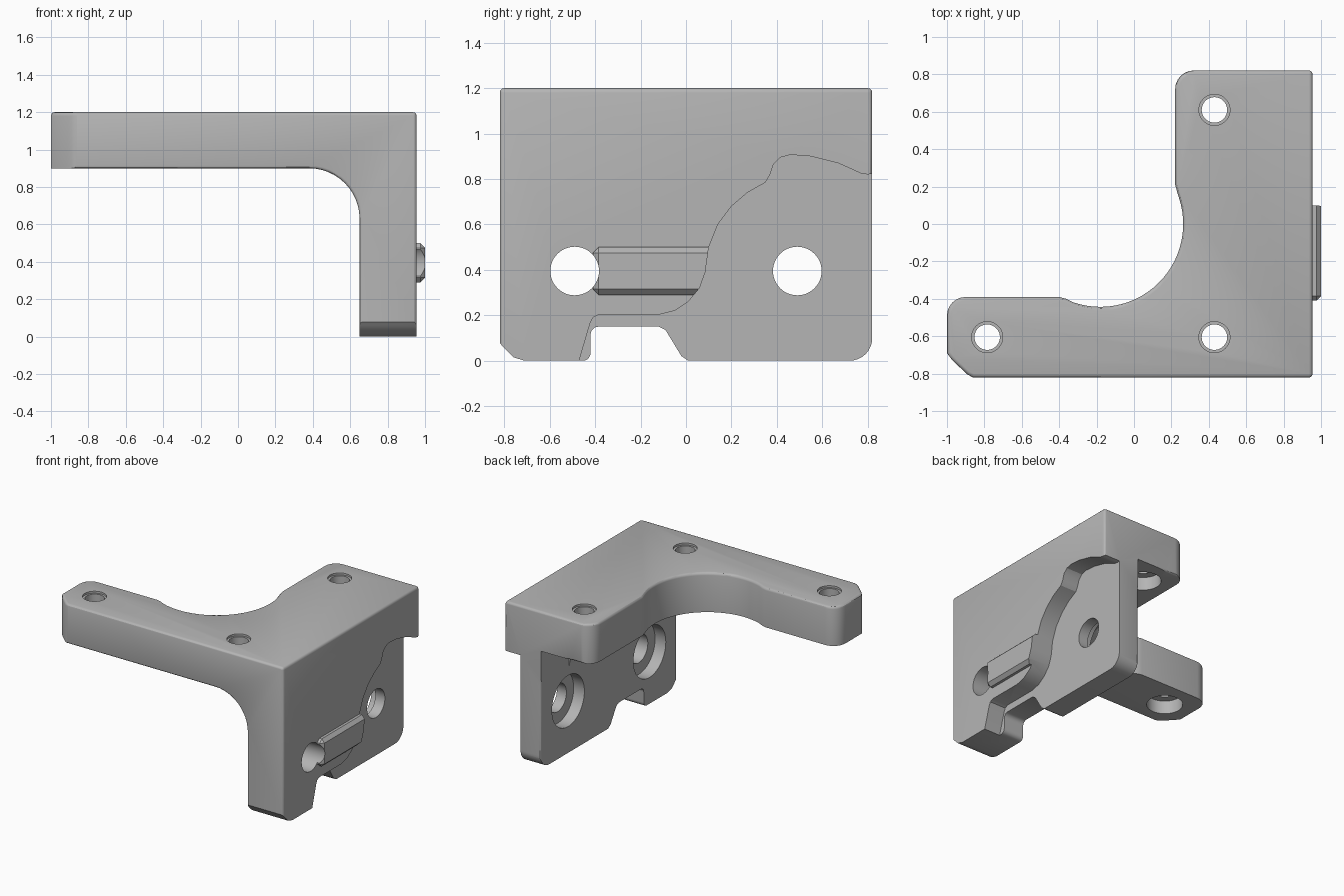
import bpy, bmesh, math

cube = bpy.data.objects.get("Cube")
if cube:
    bpy.data.objects.remove(cube, do_unlink=True)

mat = bpy.data.materials.new("mid_grey")
mat.use_nodes = True
GREY = (0.46, 0.46, 0.46, 1)
mat.diffuse_color = GREY
mat.node_tree.nodes["Principled BSDF"].inputs["Base Color"].default_value = GREY


def arc(cx, cy, r, start, end, n):
    """Points along an arc, angles in degrees."""
    angles = [math.radians(start + (end - start) * i / n) for i in range(n + 1)]
    return [(cx + r * math.cos(a), cy + r * math.sin(a)) for a in angles]


def apply(obj, mod):
    bpy.ops.object.select_all(action='DESELECT')
    bpy.context.view_layer.objects.active = obj
    obj.select_set(True)
    bpy.ops.object.modifier_apply(modifier=mod.name)


def prism(name, pts, axis, lo, hi, bevel=0, segments=3):
    """Extrude a flat profile along one axis, optionally rounding its edges."""
    place = {'x': lambda a, b, h: (h, a, b),
             'y': lambda a, b, h: (a, h, b),
             'z': lambda a, b, h: (a, b, h)}[axis]
    bm = bmesh.new()
    rings = [[bm.verts.new(place(a, b, h)) for a, b in pts] for h in (lo, hi)]
    for ring in rings:
        bm.faces.new(ring)
    n = len(pts)
    for i in range(n):
        j = (i + 1) % n
        bm.faces.new((rings[0][i], rings[0][j], rings[1][j], rings[1][i]))
    bmesh.ops.recalc_face_normals(bm, faces=bm.faces)
    mesh = bpy.data.meshes.new(name)
    bm.to_mesh(mesh)
    bm.free()
    mesh.materials.append(mat)
    obj = bpy.data.objects.new(name, mesh)
    bpy.context.collection.objects.link(obj)
    if bevel:
        mod = obj.modifiers.new("round", 'BEVEL')
        mod.width, mod.segments = bevel, segments
        mod.limit_method, mod.angle_limit = 'ANGLE', math.radians(40)
        mod.use_clamp_overlap = False
        apply(obj, mod)
    return obj


def combine(obj, other, operation):
    mod = obj.modifiers.new("cut", 'BOOLEAN')
    mod.object, mod.operation, mod.solver = other, operation, 'EXACT'
    apply(obj, mod)
    bpy.data.objects.remove(other, do_unlink=True)


def box(name, axis, a0, a1, b0, b1, lo, hi, **kw):
    return prism(name, [(a0, b0), (a1, b0), (a1, b1), (a0, b1)], axis, lo, hi, **kw)


def drill(obj, axis, a, b, r, lo, hi):
    circle = arc(a, b, r, 0, 360, 48)[:-1]
    combine(obj, prism("drill", circle, axis, lo, hi), 'DIFFERENCE')


# Front profile: horizontal arm, filleted into a vertical wall
front = [(-1.05, 0.9)] + arc(0.38, 0.63, 0.27, 90, 0, 12) + [
    (0.65, -0.05), (1.05, -0.05), (1.05, 1.25), (-1.05, 1.25)]
body = prism("bracket_body", front, 'y', -0.82, 0.82, 0.015)

# Fillet stops short of the rear
combine(body, box("fillet_relief", 'y', 0, 0.65, 0.3, 0.9, 0.48, 1), 'DIFFERENCE')

# Plan outline: L shape with a round bite in the inner corner
plan = [(-1, -0.69), (-0.97, -0.73), (-0.89, -0.805), (-0.86, -0.821),
        (0.955, -0.821), (0.955, 0.821)]
plan += arc(0.32, 0.721, 0.1, 90, 180, 6)
plan += [(0.22, 0.21), (0.231, 0.17)]
plan += arc(-0.18, 0, 0.443, 18, -109, 26)
plan += [(-0.36, -0.401), (-0.4, -0.39)]
plan += arc(-0.9, -0.49, 0.1, 90, 180, 6)
combine(body, prism("plan", plan, 'z', -0.2, 1.2, 0.02), 'INTERSECT')

# Side outline: notched lower edge
side = [(-0.83, 1.3), (-0.83, 0.09), (-0.8, 0.055), (-0.76, 0.015), (-0.71, 0)]
side += arc(-0.455, 0.035, 0.035, -90, 0, 5)
side += arc(-0.385, 0.115, 0.035, 180, 90, 5)
side += [(-0.12, 0.15), (-0.09, 0.135), (-0.02, 0.02), (0.01, 0)]
side += arc(0.72, 0.1, 0.1, -90, 0, 8)
side += [(0.83, 0.12), (0.83, 1.3)]
combine(body, prism("side", side, 'x', -1.2, 1.2), 'INTERSECT')

# Raised locating rib on the outer face
rib = box("rib", 'x', -0.41, 0.2, 0.29, 0.5, 0.85, 1.0, bevel=0.025, segments=1)
combine(body, rib, 'UNION')

# Stepped recess on the outer face
recess = [(-0.5, -0.1), (-0.422, 0.165), (-0.41, 0.19), (-0.385, 0.203), (-0.12, 0.203),
          (-0.05, 0.22), (0.01, 0.26), (0.06, 0.32), (0.085, 0.39), (0.1, 0.5),
          (0.14, 0.6), (0.2, 0.68), (0.27, 0.74), (0.35, 0.785), (0.37, 0.82),
          (0.385, 0.865), (0.415, 0.895), (0.46, 0.907), (0.55, 0.9), (0.67, 0.87),
          (0.77, 0.825), (0.8, 0.82), (0.9, 0.84), (0.9, -0.1)]
combine(body, prism("recess", recess, 'x', 0.82, 1.2), 'DIFFERENCE')

# Wall holes, counterbored from the inner side
for y in (-0.49, 0.49):
    drill(body, 'x', y, 0.395, 0.107, 0.5, 1.2)
    drill(body, 'x', y, 0.395, 0.195, 0.4, 0.74)

# Top holes, counterbored from below, with a shallow rim above
for x, y in ((-0.785, -0.605), (0.43, -0.605), (0.43, 0.61)):
    drill(body, 'z', x, y, 0.068, 0.5, 1.3)
    drill(body, 'z', x, y, 0.125, 0.4, 1.0)
    drill(body, 'z', x, y, 0.083, 1.185, 1.3)

bpy.ops.object.select_all(action='DESELECT')
bpy.context.view_layer.objects.active = body
body.select_set(True)
bpy.ops.object.shade_smooth_by_angle(angle=math.radians(30))
